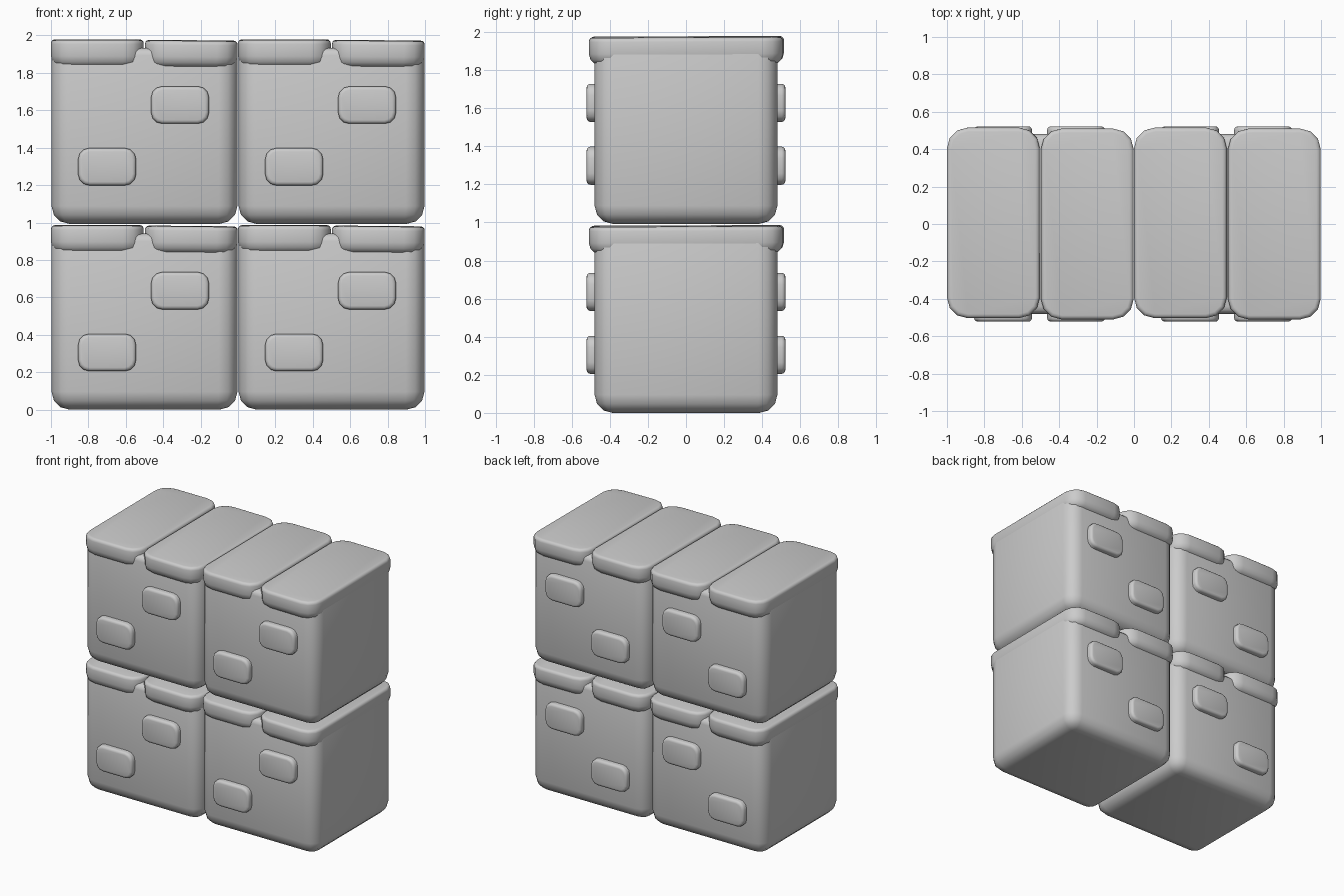
import bpy
import bmesh
import math
from mathutils import Matrix

if "Cube" in bpy.data.objects:
    bpy.data.objects.remove(bpy.data.objects["Cube"])


def bevel_edges(bm, test, width, segments):
    edges = [e for e in bm.edges if test(e.verts[0].co, e.verts[1].co)]
    bmesh.ops.bevel(bm, geom=edges, offset=width, offset_type='OFFSET',
                    segments=segments, profile=0.5, affect='EDGES', clamp_overlap=True)


def rounded_box(name, lo, hi, axis, side_r, low_r, high_r, tilt=(0, 0)):
    """Box with its edges along `axis` rounded first, then the low and high rims."""
    size = [h - l for l, h in zip(lo, hi)]
    mid = [(h + l) / 2 for l, h in zip(lo, hi)]
    half = size[axis] / 2
    bm = bmesh.new()
    bmesh.ops.create_cube(bm, size=1, matrix=Matrix.Diagonal((*size, 1)))
    bevel_edges(bm, lambda a, b: abs(a[axis] - b[axis]) > 1e-4, side_r, 3)
    for level, r in ((-half, low_r), (half, high_r)):
        if r:
            bevel_edges(bm, lambda a, b: abs(a[axis] - level) < 1e-4
                        and abs(b[axis] - level) < 1e-4, r, 3)
    bmesh.ops.recalc_face_normals(bm, faces=bm.faces)
    mesh = bpy.data.meshes.new(name)
    bm.to_mesh(mesh)
    bm.free()
    ob = bpy.data.objects.new(name, mesh)
    ob.location = mid
    ob.rotation_euler = (math.radians(tilt[0]), math.radians(tilt[1]), 0)
    bpy.context.collection.objects.link(ob)
    parts.append(ob)


parts = []
for x in (-1.0, 0.0):
    for z in (0.0, 0.993):
        # Block body
        rounded_box("block_body", (x + 0.003, -0.48, z), (x + 0.997, 0.48, z + 0.94),
                    2, 0.1, 0.095, 0.04)
        # Two cap slabs running front to back
        rounded_box("left_cap", (x, -0.503, z + 0.838), (x + 0.496, 0.515, z + 0.985),
                    2, 0.11, 0.06, 0.022, (0.2, 0))
        rounded_box("right_cap", (x + 0.502, -0.51, z + 0.835), (x + 0.998, 0.51, z + 0.98),
                    2, 0.11, 0.06, 0.022, (0.2, 0.5))
        # Raised bricks on the front and back faces
        for bx, bz in ((0.145, 0.205), (0.535, 0.535)):
            for side in (-1, 1):
                y0, y1 = sorted((side * 0.44, side * 0.522))
                rounded_box("raised_brick", (x + bx, y0, z + bz),
                            (x + bx + 0.31, y1, z + bz + 0.2), 1, 0.06,
                            0.02 if side < 0 else 0, 0.02 if side > 0 else 0)

# Smooth shading on every part
bpy.ops.object.select_all(action='DESELECT')
for ob in parts:
    ob.select_set(True)
bpy.context.view_layer.objects.active = parts[0]
bpy.ops.object.shade_smooth_by_angle(angle=math.radians(40))
